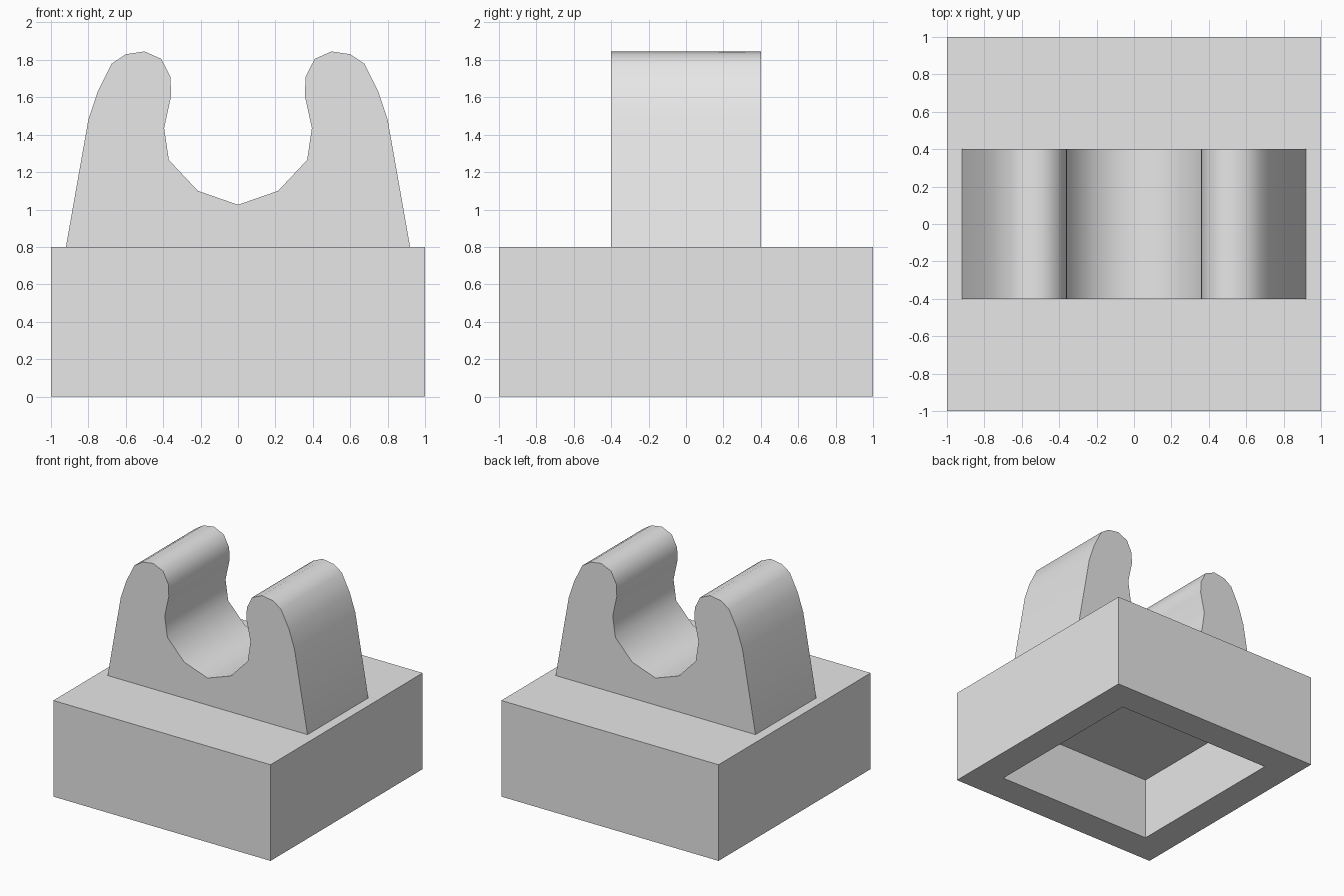
import bpy
import bmesh
import math

cube = bpy.data.objects.get("Cube")
if cube:
    bpy.data.objects.remove(cube, do_unlink=True)

grey = bpy.data.materials.new("light grey")
grey.use_nodes = True
colour = (0.8, 0.8, 0.8, 1)
grey.diffuse_color = colour
grey.node_tree.nodes["Principled BSDF"].inputs["Base Color"].default_value = colour


def finish(name, bm):
    bmesh.ops.recalc_face_normals(bm, faces=bm.faces)
    mesh = bpy.data.meshes.new(name)
    bm.to_mesh(mesh)
    bm.free()
    mesh.materials.append(grey)
    obj = bpy.data.objects.new(name, mesh)
    bpy.context.collection.objects.link(obj)
    return obj


# Square base with a square socket pushed up into its underside
HEIGHT, SOCKET_WIDTH, SOCKET_DEPTH = 0.8, 1.26, 0.53
bm = bmesh.new()
bmesh.ops.create_cube(bm, size=2)
for v in bm.verts:
    v.co.z = HEIGHT if v.co.z > 0 else 0
bottom = min(bm.faces, key=lambda f: f.calc_center_median().z)
bmesh.ops.inset_region(bm, faces=[bottom], thickness=1 - SOCKET_WIDTH / 2)
pushed = bmesh.ops.extrude_face_region(bm, geom=[bottom])["geom"]
for v in pushed:
    if isinstance(v, bmesh.types.BMVert):
        v.co.z = SOCKET_DEPTH
if bottom.is_valid:
    bmesh.ops.delete(bm, geom=[bottom], context='FACES_ONLY')
finish("base", bm)

# Open clip: half profile mirrored, then extruded from front to back
HALF_DEPTH = 0.4
half = [(0.92, 0.8), (0.8, 1.48), (0.75, 1.63), (0.675, 1.78), (0.6, 1.83),
        (0.5, 1.845), (0.41, 1.805), (0.362, 1.71), (0.357, 1.61),
        (0.395, 1.435), (0.37, 1.265), (0.215, 1.1)]
outline = half + [(0, 1.025)] + [(-x, z) for x, z in reversed(half)]
bm = bmesh.new()
face = bm.faces.new([bm.verts.new((x, -HALF_DEPTH, z)) for x, z in outline])
back = bmesh.ops.extrude_face_region(bm, geom=[face], use_keep_orig=True)["geom"]
bmesh.ops.translate(bm, vec=(0, 2 * HALF_DEPTH, 0),
                    verts=[v for v in back if isinstance(v, bmesh.types.BMVert)])
clip = finish("clip", bm)
bpy.ops.object.select_all(action='DESELECT')
clip.select_set(True)
bpy.context.view_layer.objects.active = clip
bpy.ops.object.shade_smooth_by_angle(angle=math.radians(50))
